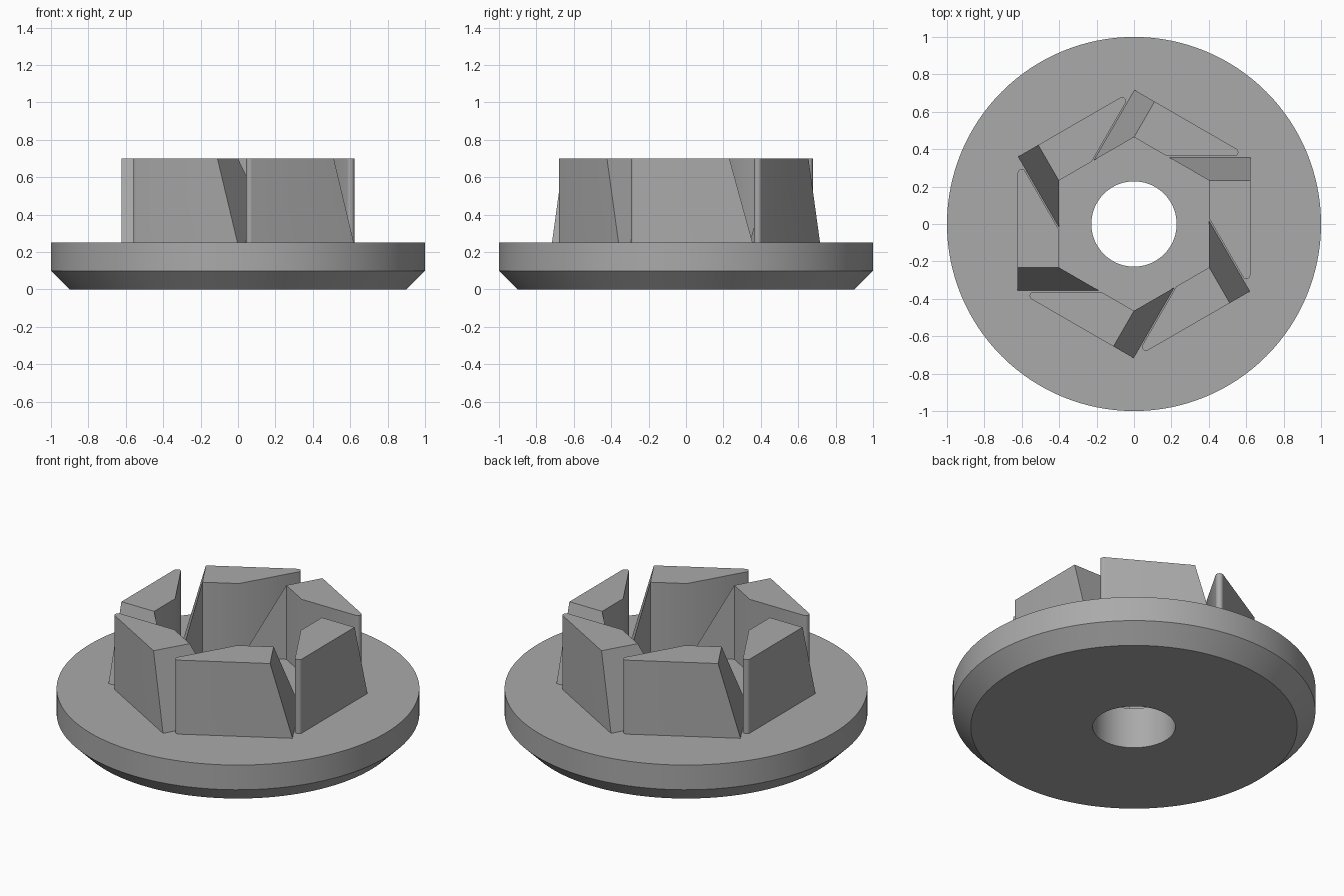
import bpy, bmesh
from math import radians, sin, cos, pi
from mathutils import Vector

cube = bpy.data.objects.get("Cube")
if cube:
    bpy.data.objects.remove(cube, do_unlink=True)

# Single plain grey finish
grey = bpy.data.materials.new("plain_grey")
grey.use_nodes = True
colour = (0.4, 0.4, 0.4, 1)
grey.diffuse_color = colour
grey.node_tree.nodes["Principled BSDF"].inputs["Base Color"].default_value = colour

BASE_TOP, TOOTH_TOP = 0.25, 0.70
TEETH = 6


def add_object(name, bm):
    bmesh.ops.recalc_face_normals(bm, faces=bm.faces)
    mesh = bpy.data.meshes.new(name)
    bm.to_mesh(mesh)
    bm.free()
    mesh.materials.append(grey)
    obj = bpy.data.objects.new(name, mesh)
    bpy.context.collection.objects.link(obj)
    bpy.ops.object.select_all(action="DESELECT")
    obj.select_set(True)
    bpy.context.view_layer.objects.active = obj
    bpy.ops.object.shade_smooth_by_angle(angle=radians(30))
    return obj


# Chamfered round flange with a centre bore, turned from a closed profile
bm = bmesh.new()
profile = [(0.228, 0), (0.9, 0), (1, 0.1), (1, BASE_TOP), (0.228, BASE_TOP)]
verts = [bm.verts.new((r, 0, z)) for r, z in profile]
edges = [bm.edges.new((v, verts[i - 1])) for i, v in enumerate(verts)]
bmesh.ops.spin(bm, geom=verts + edges, cent=(0, 0, 0), axis=(0, 0, 1),
               angle=2 * pi, steps=128, use_merge=True)
bmesh.ops.remove_doubles(bm, verts=bm.verts, dist=1e-5)
add_object("flange", bm)

# Dog tooth: upright undercut side, rounded tip, ramped trailing side
outer, inner = 0.622, 0.402
ramp_foot, ramp_head = 0.356, inner / 3 ** 0.5
side, tip_r = 0.363, 0.021
slant = radians(30)

bm = bmesh.new()
tip_x = outer - tip_r
tip_y = (side + tip_r - tip_x * cos(slant)) / sin(slant)
plan = [(inner, ramp_head), (inner, (side - inner * cos(slant)) / sin(slant))]
for i in range(11):
    a = radians(210 + 15 * i)
    plan.append((tip_x + tip_r * cos(a), tip_y + tip_r * sin(a)))
low = [bm.verts.new((x, y, BASE_TOP)) for x, y in plan]
high = [bm.verts.new((x, y, TOOTH_TOP)) for x, y in plan]
for i in range(len(plan) - 1):
    bm.faces.new((low[i], low[i + 1], high[i + 1], high[i]))

# Ramp runs down to a foot that follows the hexagonal opening
foot_out = bm.verts.new((outer, ramp_foot, BASE_TOP))
foot_in = bm.verts.new(((2 * inner / 3 ** 0.5 - ramp_foot) * 3 ** 0.5, ramp_foot, BASE_TOP))
head_out = bm.verts.new((outer, ramp_head, TOOTH_TOP))
bm.faces.new((low[-1], foot_out, head_out, high[-1]))
bm.faces.new((foot_out, foot_in, high[0], head_out))
bm.faces.new((foot_in, low[0], high[0]))
bm.faces.new(high + [head_out])
tooth = add_object("tooth_1", bm)

# Repeat the tooth around the axis
for i in range(1, TEETH):
    copy = tooth.copy()
    copy.name = f"tooth_{i + 1}"
    copy.rotation_euler.z = i * 2 * pi / TEETH
    bpy.context.collection.objects.link(copy)
